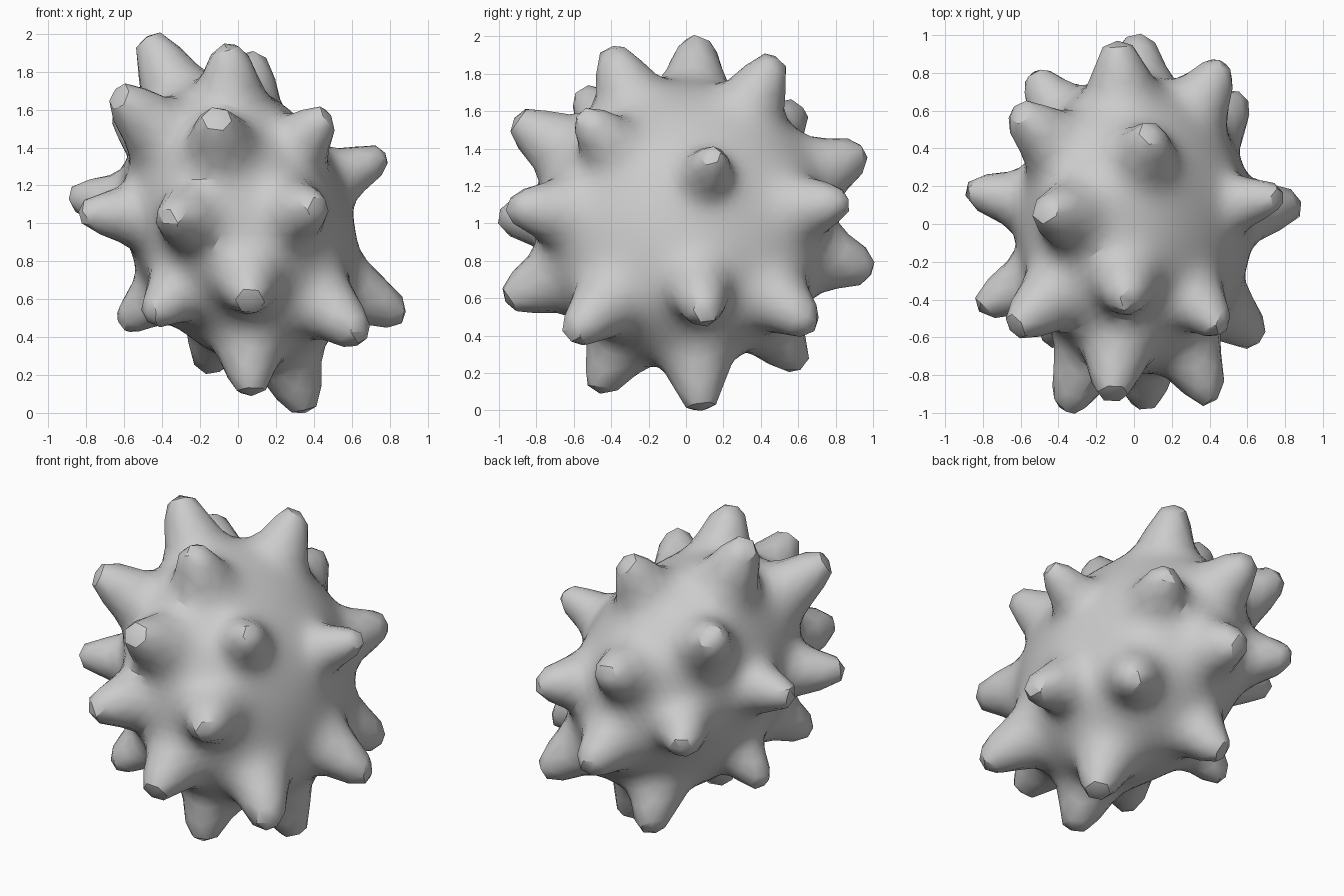
import bpy, bmesh
from mathutils import Vector

cube = bpy.data.objects.get("Cube")
if cube:
    bpy.data.objects.remove(cube)

CENTRE = Vector((0.01, 0, 1))
SHORT, LONG = 0.57, 0.75            # body half thickness and radius
AXIS = Vector((0.93, 0, 0.37)).normalized()
WIDTH = 0.157                       # spike half width

# Spike tips: top, middle, bottom, back
TIPS = [
    (-.48, .06, 1.99), (-.04, -.41, 1.94), (.09, .48, 1.89), (-.64, -.55, 1.69),
    (-.63, .6, 1.61), (-.12, -.92, 1.56), (.47, -.55, 1.58), (.78, .15, 1.36),
    (.42, -.94, 1.09), (-.37, -.99, 1.03), (-.89, .18, 1.14), (-.83, -.44, 1.05),
    (.06, -.97, .59), (-.47, -.61, .5), (-.62, .08, .46), (-.55, .79, .95),
    (.66, -.61, .4), (.88, .1, .51), (.06, -.48, .1), (.36, .08, 0),
    (-.17, .61, .23), (-.09, .96, 1.38), (.48, .85, 1.12), (.02, 1, .75),
    (.57, .67, .45)]

offsets = [Vector(t) - CENTRE for t in TIPS]
directions = [v.normalized() for v in offsets]
heights = [0.0] * len(TIPS)


def radius(d):
    """Tilted, flattened ball with a flared, round-tipped spike at every tip."""
    a = d.dot(AXIS)
    r = (a * a / SHORT ** 2 + (1 - a * a) / LONG ** 2) ** -0.5
    for u, h in zip(directions, heights):
        r += h / (1 + ((d - u).length / WIDTH) ** 3.5)
    return r


# Set spike heights so that each one reaches its tip
for step in range(12):
    for i, v in enumerate(offsets):
        heights[i] += v.length - radius(directions[i])

# Spiky body
bm = bmesh.new()
bmesh.ops.create_icosphere(bm, subdivisions=5, radius=1)
for v in bm.verts:
    d = v.co.normalized()
    v.co = CENTRE + d * radius(d)

mesh = bpy.data.meshes.new("spiky_body")
bm.to_mesh(mesh)
bm.free()
body = bpy.data.objects.new("spiky_body", mesh)
bpy.context.collection.objects.link(body)

# Plain grey
grey = bpy.data.materials.new("plain_grey")
grey.use_nodes = True
colour = (0.6, 0.6, 0.6, 1)
grey.diffuse_color = colour
grey.node_tree.nodes["Principled BSDF"].inputs["Base Color"].default_value = colour
mesh.materials.append(grey)

bpy.context.view_layer.objects.active = body
body.select_set(True)
bpy.ops.object.shade_smooth_by_angle()
